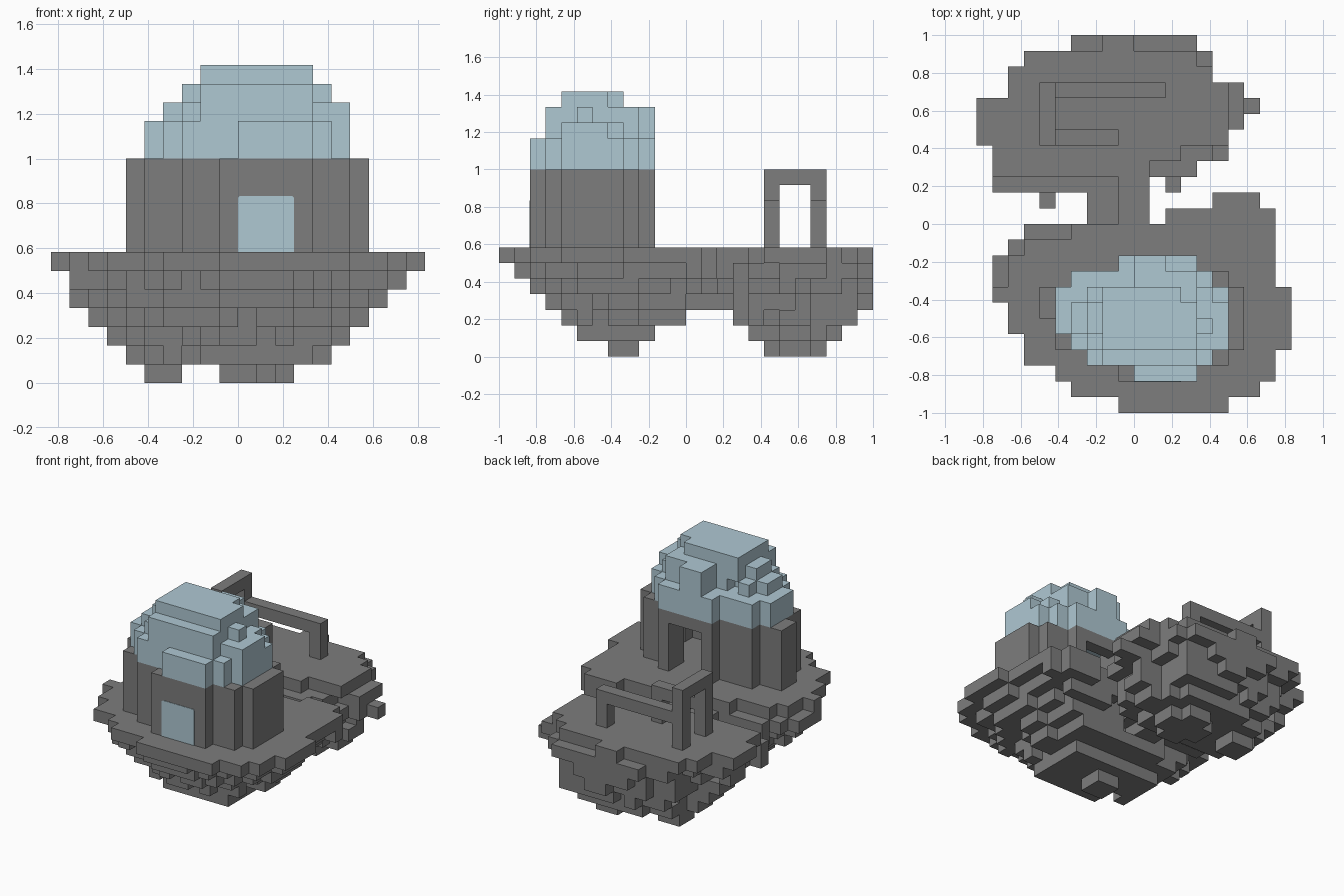
import bpy, bmesh, math, random
from mathutils import Vector

if "Cube" in bpy.data.objects:
    bpy.data.objects.remove(bpy.data.objects["Cube"], do_unlink=True)

random.seed(4)
U = 1 / 12  # edge of one block


def material(name, rgb):
    m = bpy.data.materials.new(name)
    m.use_nodes = True
    m.diffuse_color = (*rgb, 1)
    m.node_tree.nodes["Principled BSDF"].inputs["Base Color"].default_value = (*rgb, 1)
    return m


STONE = material("grey stone", (0.205, 0.205, 0.205))
GLASS = material("pale blue", (0.43, 0.58, 0.65))


def box(x, y, z):
    """Cells in three half-open ranges."""
    return {(i, j, k) for i in range(*x) for j in range(*y) for k in range(*z)}


def rows(first, spans, z):
    """One layer of cells, a span of x for each row of y."""
    return {(i, first + n, z) for n, s in enumerate(spans) for i in range(*s)}


def fitted(outline, x, y, z, rough=0.0):
    """A copy of an outline squeezed into new bounds, with crumbled edges."""
    flat = {(c[0], c[1]) for c in outline}
    lo = [min(c[a] for c in flat) for a in (0, 1)]
    hi = [max(c[a] for c in flat) + 1 for a in (0, 1)]

    def back(v, r, a):
        return math.floor(lo[a] + (v + 0.5 - r[0]) / (r[1] - r[0]) * (hi[a] - lo[a]))

    layer = {(i, j) for i in range(*x) for j in range(*y)
             if (back(i, x, 0), back(j, y, 1)) in flat} & flat
    result = set()
    for i, j in sorted(layer):
        edge = not {(i + 1, j), (i - 1, j), (i, j + 1), (i, j - 1)} <= layer
        if not (edge and random.random() < rough):
            result.add((i, j, z))
    return result


def build(name, cells, mat):
    """Skin a set of cells and merge its flat areas."""
    bm = bmesh.new()
    for c in sorted(cells):
        for axis in range(3):
            for side in (0, 1):
                near = list(c)
                near[axis] += 2 * side - 1
                if tuple(near) in cells:
                    continue
                b, d = (axis + 1) % 3, (axis + 2) % 3
                quad = []
                for p, q in ((0, 0), (1, 0), (1, 1), (0, 1)):
                    v = Vector(c)
                    v[axis] += side
                    v[b] += p
                    v[d] += q
                    quad.append(bm.verts.new(v * U))
                bm.faces.new(quad if side else quad[::-1])
    bmesh.ops.remove_doubles(bm, verts=bm.verts, dist=U / 100)
    bmesh.ops.dissolve_limit(bm, angle_limit=0.01, verts=bm.verts, edges=bm.edges)
    mesh = bpy.data.meshes.new(name)
    bm.to_mesh(mesh)
    bm.free()
    mesh.materials.append(mat)
    ob = bpy.data.objects.new(name, mesh)
    bpy.context.collection.objects.link(ob)


# Front island: flat top, then ever smaller layers
front_top = rows(-12, [(-1, 6), (-4, 8), (-5, 9), (-7, 9), (-7, 10), (-8, 10), (-8, 10),
                       (-9, 10), (-8, 9), (-8, 9), (-7, 9), (-4, 9)], 6)
front = set(front_top)
for z, x, y in ((5, (-9, 9), (-11, 0)), (4, (-8, 8), (-10, 0)), (3, (-7, 7), (-9, 0)),
                (2, (-6, 6), (-8, 0)), (1, (-5, 5), (-7, -2))):
    front |= fitted(front_top, x, y, z, 0.12)
front |= box((-1, 1), (-5, -3), (0, 1))
# ragged inner shore
front |= box((2, 9), (0, 1), (5, 7)) | box((5, 8), (1, 2), (5, 7)) | box((3, 7), (0, 1), (4, 5))
front |= box((-7, -4), (-1, 0), (4, 6)) | box((-8, -7), (-2, -1), (5, 6))
front |= box((-9, -8), (-4, -2), (5, 6))
build("front_island", front, STONE)

# Back island: full outline below, a smaller flat top above
back_plan = rows(3, [(-9, 4), (-9, 6), (-10, 6), (-10, 7), (-10, 7), (-8, 7),
                     (-8, 5), (-7, 5), (-5, 4)], 5)
back = rows(3, [(-9, 1), (-9, 3), (-10, 6), (-10, 6), (-10, 6), (-8, 6),
                (-8, 5), (-7, 4), (-2, 0)], 6)
for z, x, y in ((5, (-9, 7), (3, 12)), (4, (-9, 7), (3, 11)), (3, (-8, 6), (3, 11)),
                (2, (-7, 6), (3, 11)), (1, (-6, 5), (4, 10))):
    back |= fitted(back_plan, x, y, z, 0.12)
# crumbs on the far slope, the lowest tips and the inner shore
back |= box((-3, 2), (11, 12), (4, 5)) | box((-1, 1), (11, 12), (3, 4))
back |= box((-1, 3), (6, 8), (0, 1)) | box((0, 2), (5, 9), (0, 1)) | box((-5, -3), (6, 8), (0, 1))
back |= box((-9, -3), (2, 3), (4, 6)) | box((-6, -5), (1, 2), (4, 5))
back |= box((2, 3), (2, 3), (4, 5)) | box((1, 4), (3, 4), (4, 6)) | box((7, 8), (7, 8), (4, 5))
build("back_island", back, STONE)

# Bridge between the islands
build("bridge", box((-3, 1), (0, 3), (4, 6)) | box((-1, 1), (0, 3), (6, 7))
      | box((-2, 0), (0, 3), (3, 4)), STONE)

# Hollow round house with a doorway at the back and a window at the front
plan = [(-1, 4), (-3, 6), (-5, 7), (-5, 7), (-6, 7), (-6, 7), (-4, 6), (-1, 4)]
walls = set()
for z in range(7, 12):
    layer = rows(-10, plan, z)
    walls |= {(i, j, k) for i, j, k in layer
              if not all((i + a, j + b, k) in layer for a in (-1, 0, 1) for b in (-1, 0, 1))}
walls -= box((0, 3), (-4, -2), (7, 11))
build("house_walls", walls, STONE)

# Stepped dome, with bulges at the front and back
dome_plan = rows(-10, [(0, 4), (-3, 5), (-4, 6), (-5, 6), (-5, 6), (-5, 6), (-4, 5), (-1, 4)], 12)
dome = set(dome_plan)
for z, x, y in ((13, (-5, 6), (-10, -2)), (14, (-4, 6), (-9, -3)), (15, (-3, 5), (-9, -3))):
    dome |= fitted(dome_plan, x, y, z, 0.05)
dome |= box((0, 2), (-3, -2), (13, 16)) | box((-2, 3), (-9, -8), (14, 16))
dome |= rows(-8, [(-2, 4), (-2, 4), (-2, 4), (-2, 3)], 16) | box((-2, 4), (-8, -4), (15, 16))
build("dome", dome, GLASS)

# Window pane: thin plate with clipped upper corners
bm = bmesh.new()
c = 0.1
outline = [(0, 7), (3, 7), (3, 10 - c), (3 - c, 10), (c, 10), (0, 10 - c)]
face = bm.faces.new([bm.verts.new((x * U, -10 * U - 0.004, z * U)) for x, z in outline])
ext = bmesh.ops.extrude_face_region(bm, geom=[face])
bmesh.ops.translate(bm, vec=(0, 0.003, 0),
                    verts=[v for v in ext["geom"] if isinstance(v, bmesh.types.BMVert)])
bmesh.ops.recalc_face_normals(bm, faces=bm.faces)
mesh = bpy.data.meshes.new("window_pane")
bm.to_mesh(mesh)
bm.free()
mesh.materials.append(GLASS)
bpy.context.collection.objects.link(bpy.data.objects.new("window_pane", mesh))

# Railing: one tall frame with two lower arms
tall = box((-6, -5), (5, 9), (11, 12))
for y in (5, 8):
    tall |= box((-6, -5), (y, y + 1), (7, 11))
build("tall_frame", tall, STONE)
for name, y, end in (("front_rail", 5, -1), ("back_rail", 8, 2)):
    build(name, box((-5, end), (y, y + 1), (9, 10))
          | box((end - 1, end), (y, y + 1), (7, 9)), STONE)
